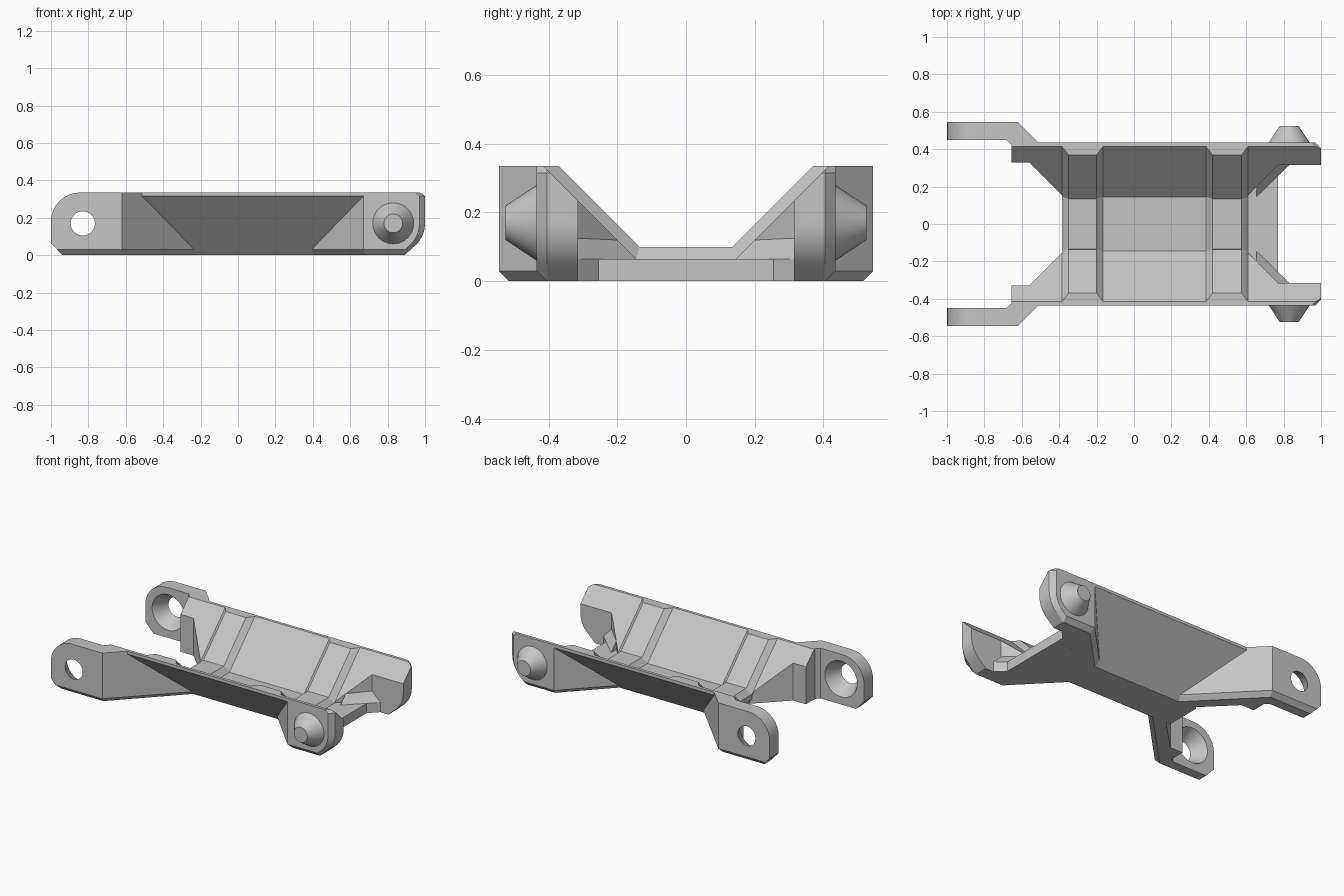
import bpy, bmesh, math
from mathutils import Matrix

cube = bpy.data.objects.get("Cube")
if cube:
    bpy.data.objects.remove(cube, do_unlink=True)

SHADE = (0.56, 0.56, 0.56, 1)
grey = bpy.data.materials.new("plain_grey")
grey.use_nodes = True
grey.diffuse_color = SHADE
grey.node_tree.nodes["Principled BSDF"].inputs["Base Color"].default_value = SHADE

TOP = 0.335      # height of the side walls
FLOOR = 0.065    # thickness of the base


def finish(name, bm):
    """Turn a bmesh into a named object."""
    bmesh.ops.recalc_face_normals(bm, faces=bm.faces)
    mesh = bpy.data.meshes.new(name)
    bm.to_mesh(mesh)
    bm.free()
    mesh.materials.append(grey)
    obj = bpy.data.objects.new(name, mesh)
    bpy.context.collection.objects.link(obj)
    return obj


def hull(name, points):
    bm = bmesh.new()
    for p in points:
        bm.verts.new(p)
    bmesh.ops.convex_hull(bm, input=bm.verts)
    bmesh.ops.delete(bm, geom=[v for v in bm.verts if not v.link_faces], context='VERTS')
    bmesh.ops.dissolve_limit(bm, angle_limit=0.01, verts=bm.verts, edges=bm.edges)
    return finish(name, bm)


def plan_prism(points, lo, hi):
    """Extrude a plan outline upwards."""
    bm = bmesh.new()
    ends = [[bm.verts.new((x, y, z)) for x, y in points] for z in (lo, hi)]
    for ring in ends:
        bm.faces.new(ring)
    for i in range(len(points)):
        j = (i + 1) % len(points)
        bm.faces.new((ends[0][i], ends[0][j], ends[1][j], ends[1][i]))
    bmesh.ops.recalc_face_normals(bm, faces=bm.faces)
    return bm


def cone(name, x, y0, y1, z, r0, r1):
    bm = bmesh.new()
    bmesh.ops.create_cone(bm, cap_ends=True, segments=40, radius1=r0, radius2=r1,
                          depth=y1 - y0, matrix=Matrix.Translation((x, (y0 + y1) / 2, z))
                          @ Matrix.Rotation(-math.pi / 2, 4, 'X'))
    return finish(name, bm)


def apply(obj, kind, **settings):
    mod = obj.modifiers.new(kind.lower(), kind)
    for key, value in settings.items():
        setattr(mod, key, value)
    bpy.ops.object.select_all(action='DESELECT')
    obj.select_set(True)
    bpy.context.view_layer.objects.active = obj
    bpy.ops.object.modifier_apply(modifier=mod.name)


def boolean(obj, cutter, operation):
    apply(obj, 'BOOLEAN', object=cutter, operation=operation, solver='EXACT')
    bpy.data.objects.remove(cutter, do_unlink=True)


def mirror(obj):
    apply(obj, 'MIRROR', use_axis=(False, True, False), use_mirror_merge=False)


# Cutters for the arms: rounded end profile and sloping channel
profile = [(-0.845 - 0.155 * math.cos(t * math.pi / 16), 0.18 + 0.155 * math.sin(t * math.pi / 16))
           for t in range(9)]
profile += [(0.98, TOP), (1, 0.315)]
profile += [(0.84 + 0.16 * math.cos(t * math.pi / 21), 0.17 - 0.16 * math.sin(t * math.pi / 21))
            for t in range(8)]
profile += [(0.89, 0), (-0.94, 0), (-1, 0.065)]
end_steps = [(-0.1, 0), (0.405, 0), (0.56, 0.155)]
channel = [(-0.1, FLOOR), (0.145, FLOOR), (0.48, 0.4), (-0.1, 0.4)]


def arm(name, outer, inner):
    """One arm from its plan, with the lower outer edge chamfered."""
    bm = plan_prism(outer + inner, 0, TOP)
    bm.verts.ensure_lookup_table()
    bottom = set(bm.verts[:len(outer)])
    edges = [e for e in bm.edges if all(v in bottom for v in e.verts)]
    bmesh.ops.bevel(bm, geom=edges, offset=0.03, segments=1, affect='EDGES')
    obj = finish(name, bm)
    boolean(obj, hull("end_cutter", [(x - (inset if x > 0 else 0), y, z)
                                     for y, inset in end_steps for x, z in profile]), 'INTERSECT')
    boolean(obj, hull("channel_cutter", [(x, y, z) for x in (-1.1, 1.1) for y, z in channel]),
            'DIFFERENCE')
    return obj


# Arms carrying the pivot holes, countersunk from inside
hole_arms = arm("hole_arms", [(-1, 0.545), (-0.62, 0.545), (-0.195, 0.11)],
                [(-0.195, 0.05), (-0.28, 0.05), (-0.56, 0.33), (-0.655, 0.33),
                 (-0.655, 0.425), (-0.68, 0.45), (-1, 0.45)])
boolean(hole_arms, cone("hole_cutter", -0.83, 0.44, 0.555, 0.17, 0.125, 0.059), 'DIFFERENCE')

# Arms carrying the pivot pins
pin_arms = arm("pin_arms", [(0.355, 0.11), (0.67, 0.435), (1, 0.435)],
               [(1, 0.315), (0.77, 0.315), (0.505, 0.05), (0.355, 0.05)])

# Thin sloping walls, their ends slanted in plan to meet the arms
section = [(0.12, 0), (0.435, 0.315), (0.435, TOP), (0.415, TOP), (0.145, FLOOR)]
walls = hull("channel_walls", [p for y, z in section for p in ((-y - 0.15, y, z), (y + 0.28, y, z))])

# Wedges beside the tongue
foot = [(0.655, 0.145), (0.83, 0.315), (0.83, 0.33), (0.655, 0.33)]
wedges = hull("tongue_wedges", [(x, y, z) for x, y in foot for z in (0, FLOOR)]
              + [(0.655, 0.205, 0.125), (0.77, 0.315, 0.125),
                 (0.77, 0.33, 0.125), (0.655, 0.33, 0.125)])

# Tapered pivot pins
pins = cone("pivot_pins", 0.83, 0.43, 0.525, 0.17, 0.113, 0.05)

# Base plate and tongue
base = hull("base_plate", [(x, s * y, z) for x in (-0.38, 0.66) for s in (-1, 1)
                           for y, z in ((0.12, 0), (0.145, FLOOR))])
tongue = hull("base_tongue", [(x, s * y, z) for s in (-1, 1) for z in (0, FLOOR)
                              for x, y in ((0.5, 0.12), (0.77, 0.255))])
parts = [hole_arms, pin_arms, walls, wedges, pins, base, tongue]
sided = [hole_arms, pin_arms, walls, wedges, pins]

# Raised ribs across the channel, with chamfered sides
for name, x0, x1 in (("rear_rib", -0.385, -0.165), ("front_rib", 0.385, 0.61)):
    a, b = x0 + 0.035, x1 - 0.035
    slope = hull(name + "_walls",
                 [(x, y, z) for x in (x0, x1)
                  for y, z in ((0.145, FLOOR), (0.415, TOP), (0.42, 0.32), (0.14, 0.05))]
                 + [(x, y, z) for x in (a, b) for y, z in ((0.135, 0.1), (0.37, TOP))])
    floor = hull(name + "_floor",
                 [(x, s * 0.145, z) for x in (x0, x1) for s in (-1, 1) for z in (0.03, FLOOR)]
                 + [(x, s * 0.135, 0.1) for x in (a, b) for s in (-1, 1)])
    sided.append(slope)
    parts += [slope, floor]

for obj in sided:
    mirror(obj)

bpy.ops.object.select_all(action='DESELECT')
for obj in parts:
    obj.select_set(True)
bpy.context.view_layer.objects.active = hole_arms
bpy.ops.object.shade_smooth_by_angle(angle=math.radians(20))
